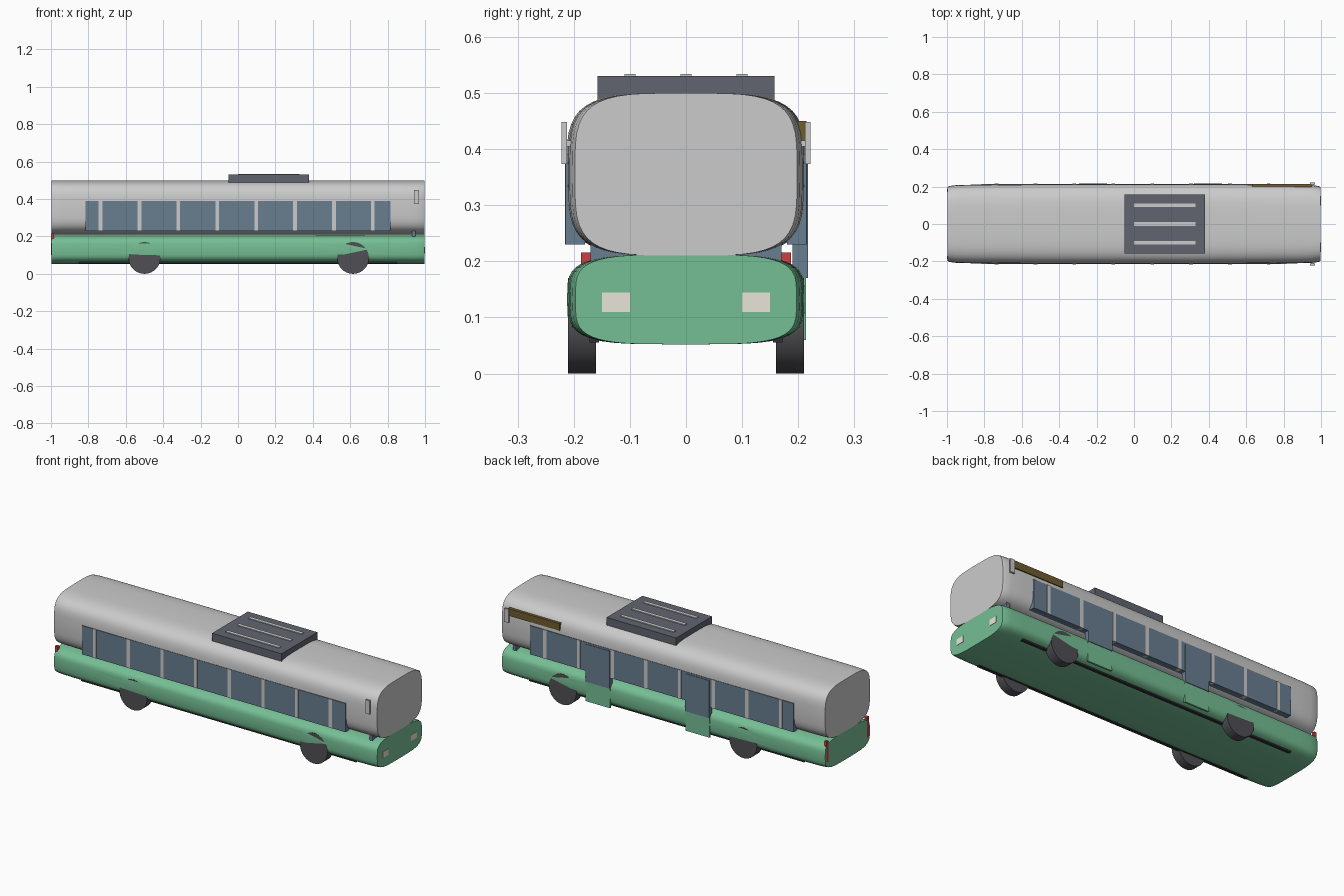
import bpy, bmesh, math

if "Cube" in bpy.data.objects:
    bpy.data.objects.remove(bpy.data.objects["Cube"])


def material(name, r, g, b):
    m = bpy.data.materials.new(name)
    m.diffuse_color = (r, g, b, 1)
    m.use_nodes = True
    m.node_tree.nodes["Principled BSDF"].inputs["Base Color"].default_value = m.diffuse_color
    return m


GREEN = material("green_paint", 0.18, 0.52, 0.30)
GLASS = material("tinted_glass", 0.14, 0.21, 0.28)
SLATE = material("slate", 0.12, 0.13, 0.16)
RUBBER = material("rubber", 0.08, 0.08, 0.09)
DARK = material("dark_trim", 0.03, 0.03, 0.035)
RED = material("red_lens", 0.6, 0.05, 0.05)
CREAM = material("lamp_lens", 0.8, 0.78, 0.7)
AMBER = material("sign_panel", 0.16, 0.11, 0.03)


def finish(bm, name, mat=None):
    bmesh.ops.recalc_face_normals(bm, faces=bm.faces[:])
    me = bpy.data.meshes.new(name)
    bm.to_mesh(me)
    bm.free()
    ob = bpy.data.objects.new(name, me)
    bpy.context.collection.objects.link(ob)
    if mat:
        me.materials.append(mat)
    return ob


def box(name, x, y, z, mat=None):
    """Box from (min, max) ranges on each axis."""
    bm = bmesh.new()
    bmesh.ops.create_cube(bm, size=1)
    for v in bm.verts:
        v.co = [(r[0] + r[1]) / 2 + c * (r[1] - r[0]) for r, c in zip((x, y, z), v.co)]
    return finish(bm, name, mat)


def cylinder(name, x, z, radius, y0, y1, mat, sides=32):
    bm = bmesh.new()
    bmesh.ops.create_cone(bm, cap_ends=True, segments=sides, radius1=radius,
                          radius2=radius, depth=abs(y1 - y0))
    for v in bm.verts:
        a, b, c = v.co
        v.co = (x + a, (y0 + y1) / 2 + c, z + b)
    return finish(bm, name, mat)


def smooth(ob, angle=35):
    bpy.ops.object.select_all(action='DESELECT')
    ob.select_set(True)
    bpy.context.view_layer.objects.active = ob
    bpy.ops.object.shade_smooth_by_angle(angle=math.radians(angle))


def hull(name, z0, z1, half_width, mat=None, power=4, n=48):
    """Squircle cross-section lofted along x, narrowing at both ends."""
    half = [(0.998, 0.93), (0.985, 0.955), (0.95, 0.975), (0.88, 0.985), (0.4, 1.0)]
    stations = [(-x, s) for x, s in half] + [(x, s) for x, s in reversed(half)]
    bm = bmesh.new()
    rings = []
    for x, s in stations:
        ring = []
        for i in range(n):
            t = 2 * math.pi * i / n
            c, d = math.cos(t), math.sin(t)
            y = math.copysign(abs(c) ** (2 / power), c) * half_width * s
            z = math.copysign(abs(d) ** (2 / power), d) * (z1 - z0) / 2
            ring.append(bm.verts.new((x, y, (z0 + z1) / 2 + z)))
        rings.append(ring)
    for a, b in zip(rings, rings[1:]):
        for i in range(n):
            j = (i + 1) % n
            bm.faces.new((a[i], a[j], b[j], b[i]))
    bm.faces.new(rings[0])
    bm.faces.new(rings[-1])
    return finish(bm, name, mat)


WHEELS = {"rear": -0.50, "front": 0.615}

# Upper and lower body shells
upper = hull("upper_body", 0.21, 0.50, 0.213)
lower = hull("lower_body", 0.052, 0.212, 0.212, GREEN)
lower.data.materials.append(DARK)

# Wheel arches cut right through the lower body
for end, x in WHEELS.items():
    cutter = cylinder(end + "_arch_cutter", x, 0.085, 0.097, -0.3, 0.3, DARK, 48)
    mod = lower.modifiers.new("arch", 'BOOLEAN')
    mod.operation = 'DIFFERENCE'
    mod.solver = 'EXACT'
    mod.material_mode = 'TRANSFER'
    mod.object = cutter
    bpy.context.view_layer.objects.active = lower
    bpy.ops.object.modifier_apply(modifier=mod.name)
    bpy.data.objects.remove(cutter)
smooth(upper)
smooth(lower)

# Parts repeated on both sides
for side, s in (("left", 1), ("right", -1)):
    def span(a, b):
        return (min(s * a, s * b), max(s * a, s * b))

    for end, x in WHEELS.items():
        smooth(cylinder(f"{end}_wheel_{side}", x, 0.085, 0.085, s * 0.16, s * 0.21, RUBBER))
    box("window_band_" + side, (-0.815, 0.815), span(0.18, 0.2145), (0.23, 0.39), GLASS)
    for i in range(8):
        px = -0.735 + i * 0.208
        box(f"window_pillar_{side}_{i + 1}", (px - 0.01, px + 0.01),
            span(0.19, 0.216), (0.23, 0.39))
    box("mirror_" + side, (0.942, 0.968), span(0.212, 0.222), (0.373, 0.448))
    box("mirror_arm_" + side, (0.95, 0.96), span(0.19, 0.214), (0.405, 0.415))
    box("headlight_" + side, (0.98, 1.0), span(0.10, 0.15), (0.11, 0.144), CREAM)
    box("tail_light_" + side, (-1.0, -0.985), span(0.17, 0.187), (0.10, 0.216), RED)
    box("skirt_strip_" + side, (-0.85, 0.85), span(0.155, 0.172), (0.055, 0.066), DARK)

# Windscreen set in the gap between the shells
box("windscreen", (0.93, 0.95), (-0.17, 0.17), (0.195, 0.42), GLASS)

# Passenger doors and side sign on the +y side
for name, x in (("front", (0.32, 0.47)), ("middle", (-0.295, -0.145))):
    box(name + "_door_glass", x, (0.19, 0.217), (0.17, 0.38), GLASS)
    box(name + "_door_panel", x, (0.203, 0.2135), (0.06, 0.17), GREEN)
box("side_sign", (0.63, 0.95), (0.19, 0.215), (0.41, 0.45), AMBER)

# Roof unit with three slats
box("roof_unit", (-0.05, 0.38), (-0.158, 0.158), (0.485, 0.53), SLATE)
for i, y in enumerate((-0.1, 0, 0.1)):
    box(f"roof_slat_{i + 1}", (0.0, 0.33), (y - 0.01, y + 0.01), (0.525, 0.534))
